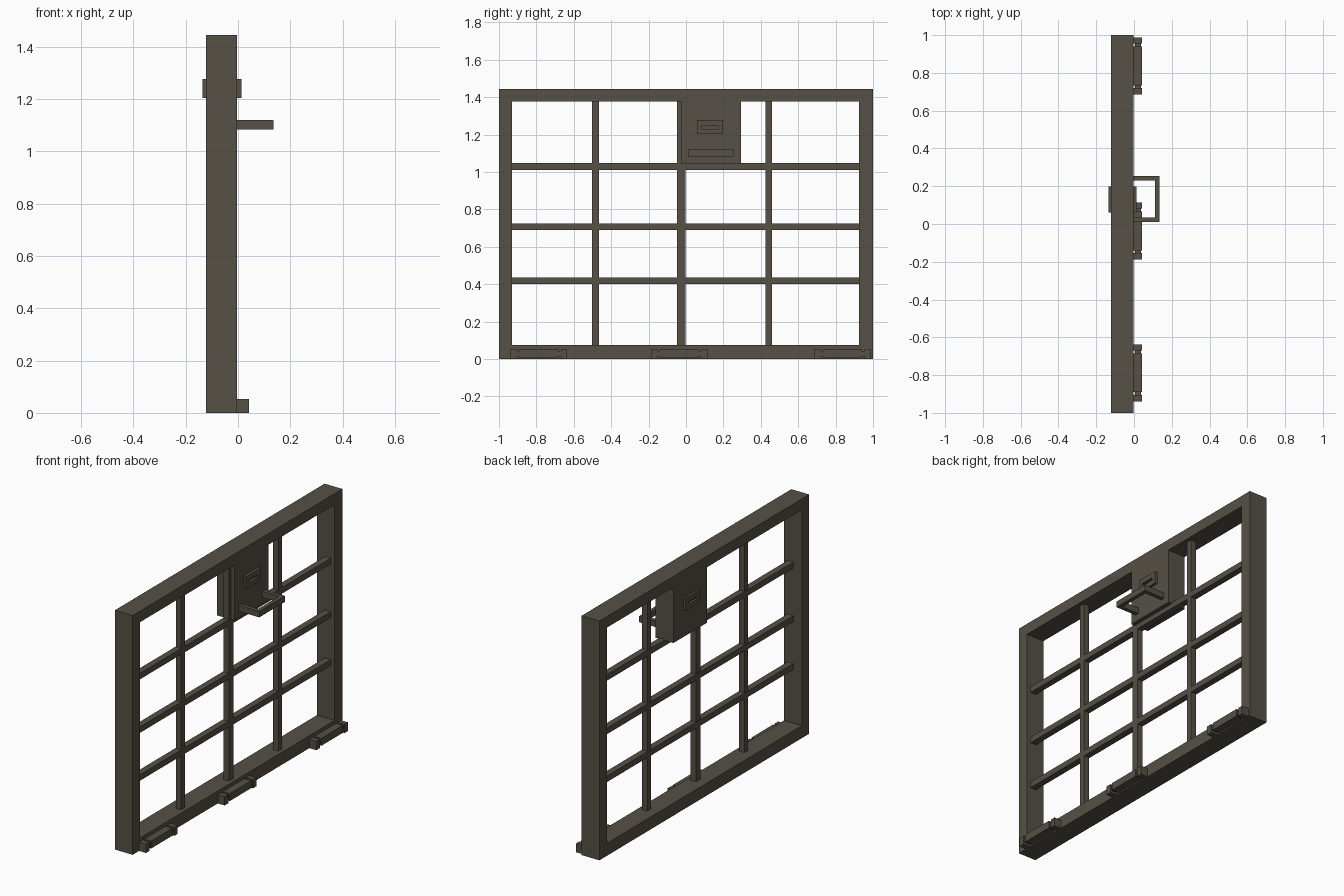
import bpy, bmesh

cube = bpy.data.objects.get("Cube")
if cube:
    bpy.data.objects.remove(cube, do_unlink=True)

COLOUR = (0.092, 0.081, 0.062, 1)
metal = bpy.data.materials.new("dark_olive_metal")
metal.use_nodes = True
metal.diffuse_color = COLOUR
metal.node_tree.nodes["Principled BSDF"].inputs["Base Color"].default_value = COLOUR


def finish(name, bm):
    bmesh.ops.recalc_face_normals(bm, faces=bm.faces[:])
    mesh = bpy.data.meshes.new(name)
    bm.to_mesh(mesh)
    bm.free()
    mesh.materials.append(metal)
    obj = bpy.data.objects.new(name, mesh)
    bpy.context.collection.objects.link(obj)
    return obj


def box(name, xs, ys, zs):
    bm = bmesh.new()
    bmesh.ops.create_cube(bm, size=1)
    for v in bm.verts:
        v.co = [r[0] if c < 0 else r[1] for c, r in zip(v.co, (xs, ys, zs))]
    return finish(name, bm)


def ring(name, xs, outer, inner):
    """Rectangular ring in the y-z plane; each rectangle is (y0, y1, z0, z1)."""
    bm = bmesh.new()
    loops = []
    for x, (y0, y1, z0, z1) in ((xs[0], outer), (xs[1], outer), (xs[1], inner), (xs[0], inner)):
        loops.append([bm.verts.new((x, y, z)) for y, z in ((y0, z0), (y1, z0), (y1, z1), (y0, z1))])
    for k in range(4):
        a, b = loops[k], loops[(k + 1) % 4]
        for i in range(4):
            j = (i + 1) % 4
            bm.faces.new((a[i], a[j], b[j], b[i]))
    return finish(name, bm)


# Outer frame
BACK, FRONT, TOP = -0.122, -0.003, 1.444
Y0, Y1, Z0, Z1 = -0.93, 0.926, 0.075, 1.377
ring("frame", (BACK, FRONT), (-1, 1, 0, TOP), (Y0, Y1, Z0, Z1))

# Grille bars
BAR = (-0.064, -0.028)
for i, ys in enumerate(((-0.502, -0.465), (-0.048, -0.004), (0.424, 0.46))):
    box(f"upright_bar_{i + 1}", BAR, ys, (Z0 - 0.01, Z1 + 0.01))
for i, z in enumerate((0.418, 0.707, 1.03)):
    box(f"cross_bar_{i + 1}", (BAR[0] - 0.003, BAR[1]), (Y0 - 0.01, Y1 + 0.01), (z - 0.018, z + 0.018))

# Lock housing
box("lock_box", (BACK, FRONT), (-0.027, 0.294), (1.042, Z1))

# Keyhole plates on both faces, each with a recessed slot
for side, xs in (("front", (FRONT, 0.013)), ("back", (-0.135, BACK))):
    ring(f"{side}_lock_plate", xs, (0.06, 0.198, 1.203, 1.277), (0.086, 0.171, 1.231, 1.248))

# U-shaped pull handle, drawn in plan and raised
H0, H1, REACH, T = 0.01, 0.255, 0.135, 0.024
plan = [(FRONT, H0), (REACH, H0), (REACH, H1), (FRONT, H1),
        (FRONT, H1 - T), (REACH - T, H1 - T), (REACH - T, H0 + T), (FRONT, H0 + T)]
bm = bmesh.new()
face = bm.faces.new([bm.verts.new((x, y, 1.084)) for x, y in plan])
grown = bmesh.ops.extrude_face_region(bm, geom=[face])["geom"]
bmesh.ops.translate(bm, vec=(0, 0, 0.036), verts=[v for v in grown if isinstance(v, bmesh.types.BMVert)])
finish("pull_handle", bm)

# Hinges: end blocks, barrel and thin pin
for i, y in enumerate((-0.939, -0.188, 0.685)):
    n = i + 1
    box(f"hinge_{n}_block_a", (FRONT, 0.043), (y, y + 0.035), (0, 0.053))
    box(f"hinge_{n}_barrel", (FRONT, 0.043), (y + 0.049, y + 0.254), (0.008, 0.053))
    box(f"hinge_{n}_block_b", (FRONT, 0.043), (y + 0.27, y + 0.302), (0, 0.053))
    box(f"hinge_{n}_pin", (0.005, 0.036), (y + 0.03, y + 0.275), (0.014, 0.044))
